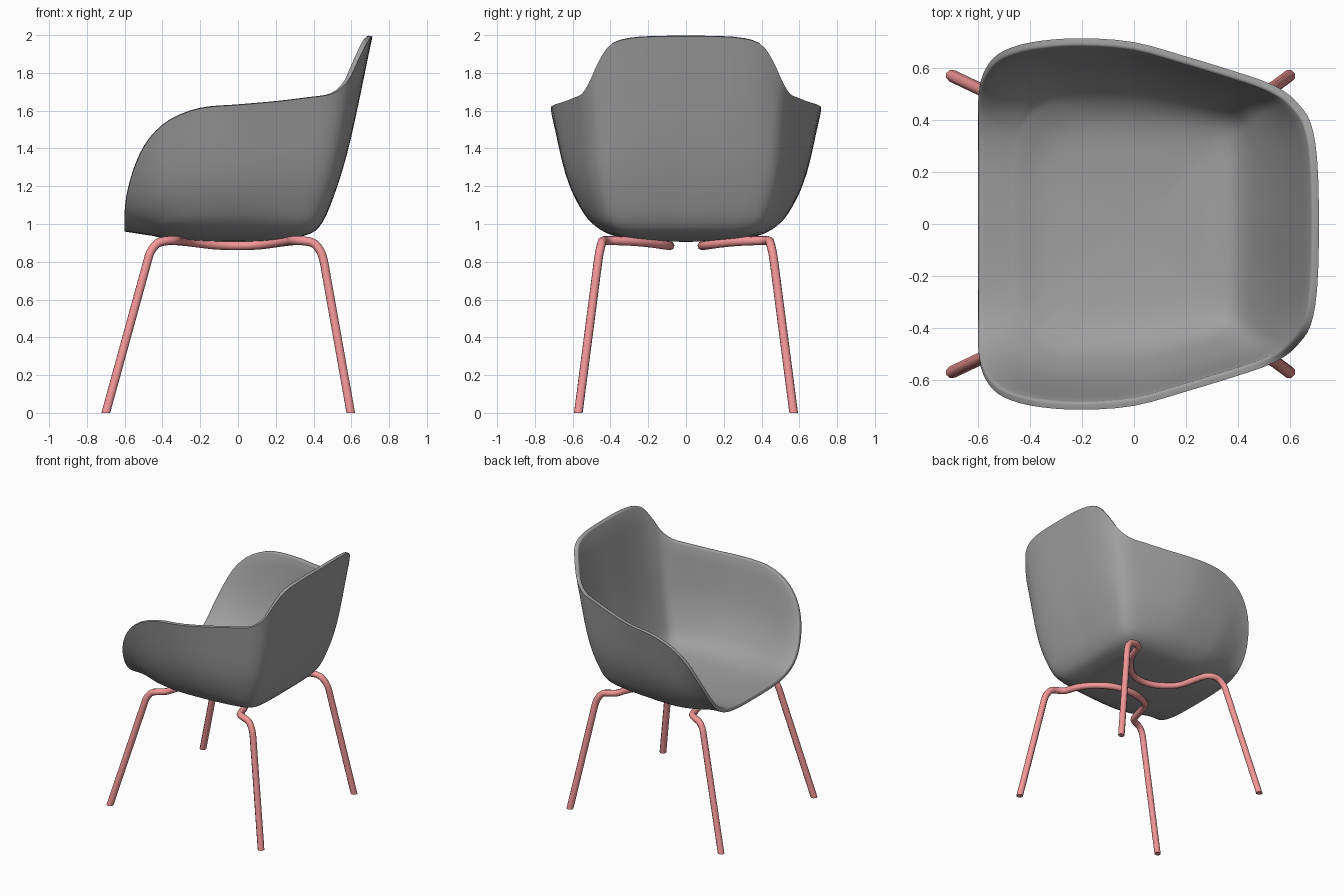
import bpy, bmesh
from mathutils import Vector as V

if "Cube" in bpy.data.objects:
    bpy.data.objects.remove(bpy.data.objects["Cube"])


def catmull(pts, steps, closed=False):
    """Smooth curve passing through all points."""
    n, out = len(pts), []
    for i in range(n if closed else n - 1):
        if closed:
            a, b, c, d = (pts[(i + k) % n] for k in (-1, 0, 1, 2))
        else:
            b, c = pts[i], pts[i + 1]
            a = pts[i - 1] if i else b * 2 - c
            d = pts[i + 2] if i + 2 < n else c * 2 - b
        for s in range(steps):
            t = s / steps
            out.append(0.5 * (2 * b + (c - a) * t + (2 * a - 5 * b + 4 * c - d) * t * t
                              + (3 * b - a - 3 * c + d) * t ** 3))
    return out if closed else out + [pts[-1]]


def colour(name, rgb):
    mat = bpy.data.materials.new(name)
    mat.diffuse_color = (*rgb, 1)
    mat.use_nodes = True
    mat.node_tree.nodes["Principled BSDF"].inputs["Base Color"].default_value = mat.diffuse_color
    return mat


# Seat shell: rim and knee outlines, from front centre round to back centre
rim = [(-.6, 0, .96), (-.6, .25, .967), (-.6, .40, 1.0), (-.598, .50, 1.07),
       (-.582, .575, 1.18), (-.54, .64, 1.32), (-.47, .68, 1.45), (-.36, .705, 1.55),
       (-.2, .715, 1.612), (0, .7, 1.63), (.2, .645, 1.648), (.38, .59, 1.67),
       (.5, .55, 1.69), (.58, .51, 1.755), (.635, .46, 1.865), (.68, .39, 1.955),
       (.705, .25, 1.988), (.712, 0, 1.993)]
knee = [(-.45, 0, .937), (-.45, .18, .94), (-.44, .30, .953), (-.42, .37, .966),
        (-.39, .42, .977), (-.35, .45, .985), (-.3, .47, .99), (-.23, .48, .99),
        (-.12, .48, .99), (.02, .472, .99), (.15, .457, .988), (.27, .437, .986),
        (.36, .412, .985), (.405, .372, .985), (.422, .31, .985), (.428, .23, .985),
        (.43, .13, .985), (.43, 0, .985)]


def full_loop(half):
    half = [V(p) for p in half]
    loop = half + [V((p.x, -p.y, p.z)) for p in half[-2:0:-1]]
    return catmull(loop, 3, True)


spokes = []
for r, k in zip(full_loop(rim), full_loop(knee)):
    floor = V((k.x * .77, k.y * .77, .905 + .35 * (k.z - .905)))
    inner = V((floor.x * .5, floor.y * .5, .905 + .25 * (floor.z - .905)))
    out = V((k.x, k.y, 0)).normalized()
    bulge = out * max(0, min(1, (r.z - k.z) / .55))
    low = k.lerp(r, .16) + bulge * (.03 + .015 * abs(out.y))
    mid = k.lerp(r, .46) + bulge * (.035 + .02 * abs(out.y))
    spokes.append(catmull([V((0, 0, .905)), inner, floor, k, low, mid, r], 4)[1:])

bm = bmesh.new()
centre = bm.verts.new((0, 0, .905))
grid = [[bm.verts.new(p) for p in s] for s in spokes]
for i, a in enumerate(grid):
    b = grid[(i + 1) % len(grid)]
    bm.faces.new((centre, a[0], b[0]))
    for j in range(len(a) - 1):
        bm.faces.new((a[j], a[j + 1], b[j + 1], b[j]))
bm.normal_update()
if sum(f.normal.z * f.calc_area() for f in bm.faces) > 0:
    bmesh.ops.reverse_faces(bm, faces=bm.faces[:])
mesh = bpy.data.meshes.new("seat_shell")
bm.to_mesh(mesh)
bm.free()
outer_count = len(mesh.vertices)
shell = bpy.data.objects.new("seat_shell", mesh)
bpy.context.collection.objects.link(shell)
solid = shell.modifiers.new("thickness", 'SOLIDIFY')
solid.thickness, solid.offset = .03, -1


def activate(ob):
    bpy.ops.object.select_all(action='DESELECT')
    ob.select_set(True)
    bpy.context.view_layer.objects.active = ob


activate(shell)
bpy.ops.object.modifier_apply(modifier="thickness")
# round the inner lip of the rim
bm = bmesh.new()
bm.from_mesh(shell.data)
bm.verts.ensure_lookup_table()
lip = [e for e in bm.edges if min(v.index for v in e.verts) >= outer_count
       and e.calc_face_angle(0) > .9]
bmesh.ops.bevel(bm, geom=lip, offset=.012, segments=3, profile=.5, affect='EDGES')
bm.to_mesh(shell.data)
bm.free()
shell.data.materials.append(colour("dark_grey", (.35, .35, .35)))
bpy.ops.object.shade_smooth_by_angle(angle=.75)

# Leg frames: one bent tube per side, front foot to back foot
pink = colour("pink", (.9, .31, .31))
bend = [(-.48, .466, .80), (-.464, .458, .85), (-.43, .447, .895), (-.385, .437, .91),
        (-.335, .40, .912), (-.305, .30, .91), (-.255, .18, .905), (-.13, .105, .89),
        (0, .085, .885), (.12, .12, .89), (.22, .22, .903), (.275, .32, .91),
        (.305, .41, .912), (.355, .44, .91),
        (.405, .447, .895), (.439, .458, .85), (.455, .466, .80)]


def leg_frame(name, side):
    top = [V(p) for p in bend]
    feet = [V((-.7, .57, 0)), V((.597, .57, 0))]
    path = [feet[0].lerp(top[0], t) for t in (-.06, .9)] + top
    path += [feet[1].lerp(top[-1], t) for t in (.9, -.06)]
    pts = [path[0]] + catmull(path[1:-1], 3) + [path[-1]]
    cu = bpy.data.curves.new(name, 'CURVE')
    cu.dimensions = '3D'
    cu.bevel_depth, cu.bevel_resolution = .024, 2
    sp = cu.splines.new('POLY')
    sp.points.add(len(pts) - 1)
    for q, p in zip(sp.points, pts):
        q.co = (p.x, p.y * side, p.z, 1)
    ob = bpy.data.objects.new(name, cu)
    bpy.context.collection.objects.link(ob)
    activate(ob)
    bpy.ops.object.convert(target='MESH')
    ob = bpy.context.object
    # cut the feet flat on the floor
    bm = bmesh.new()
    bm.from_mesh(ob.data)
    bmesh.ops.bisect_plane(bm, geom=bm.verts[:] + bm.edges[:] + bm.faces[:],
                           plane_co=(0, 0, 0), plane_no=(0, 0, 1), clear_inner=True)
    bmesh.ops.holes_fill(bm, edges=[e for e in bm.edges if e.is_boundary])
    bmesh.ops.recalc_face_normals(bm, faces=bm.faces[:])
    bm.to_mesh(ob.data)
    bm.free()
    ob.data.materials.clear()
    ob.data.materials.append(pink)
    bpy.ops.object.shade_smooth_by_angle(angle=.9)


leg_frame("leg_frame_left", 1)
leg_frame("leg_frame_right", -1)
